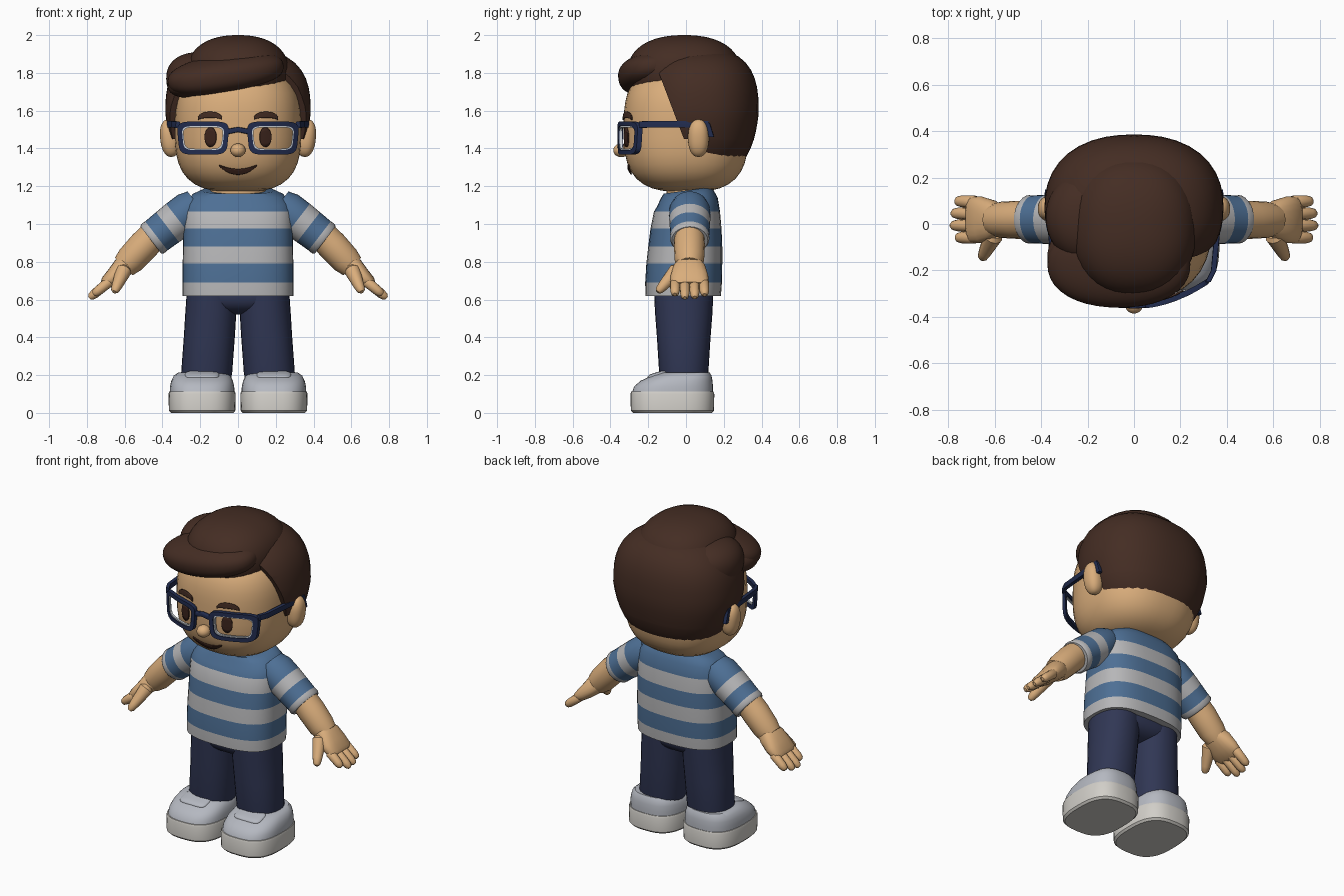
import bpy, bmesh
from math import sin, cos, pi, radians, copysign
from mathutils import Vector, Euler

old = bpy.data.objects.get("Cube")
if old:
    bpy.data.objects.remove(old)


def material(name, r, g, b):
    m = bpy.data.materials.new(name)
    m.use_nodes = True
    m.diffuse_color = (r, g, b, 1)
    m.node_tree.nodes["Principled BSDF"].inputs["Base Color"].default_value = (r, g, b, 1)
    return m


SKIN = material("skin", .70, .42, .20)
HAIR = material("dark brown hair", .058, .026, .017)
BLUE = material("shirt blue", .075, .16, .30)
GREY = material("shirt grey", .47, .47, .48)
DENIM = material("navy trousers", .03, .038, .09)
UPPER = material("shoe grey", .46, .48, .53)
SOLE = material("sole off white", .64, .62, .58)
FRAME = material("navy frame", .016, .026, .08)
RIM = material("pale rim", .62, .66, .70)
FEATURE = material("feature brown", .045, .018, .012)
made = []
SIDES = (("left", 1), ("right", -1))


def finish(name, bm, *mats):
    bmesh.ops.recalc_face_normals(bm, faces=bm.faces)
    me = bpy.data.meshes.new(name)
    bm.to_mesh(me)
    bm.free()
    for m in mats:
        me.materials.append(m)
    ob = bpy.data.objects.new(name, me)
    bpy.context.collection.objects.link(ob)
    made.append(ob)
    return ob


def spow(v, e):
    return copysign(abs(v) ** e, v)


def add_blob(bm, c, r, p=2, q=2, rot=(0, 0, 0), taper=0, cuts=()):
    """Rounded-box ellipsoid, optionally trimmed by planes."""
    part = bmesh.new()
    bmesh.ops.create_uvsphere(part, u_segments=40, v_segments=24, radius=1)
    turn = Euler([radians(a) for a in rot]).to_matrix()
    for v in part.verts:
        x, y, z = v.co.normalized()
        k = ((abs(x) ** p + abs(y) ** p) ** (q / p) + abs(z) ** q) ** (-1 / q)
        t = k * (1 + taper * min(z * k, 0))
        v.co = turn @ Vector((x * t * r[0], y * t * r[1], z * k * r[2])) + Vector(c)
    for co, no in cuts:
        geom = part.verts[:] + part.edges[:] + part.faces[:]
        bmesh.ops.bisect_plane(part, geom=geom, plane_co=co, plane_no=no, clear_inner=True)
        bmesh.ops.holes_fill(part, edges=[e for e in part.edges if e.is_boundary])
    tmp = bpy.data.meshes.new("tmp")
    part.to_mesh(tmp)
    part.free()
    bm.from_mesh(tmp)
    bpy.data.meshes.remove(tmp)


def blob(name, c, r, mat, **kw):
    bm = bmesh.new()
    add_blob(bm, c, r, **kw)
    return finish(name, bm, mat)


def loft(name, secs, mats, axis=(0, 0, 1), p=2, n=28, bands=None):
    """Rings (centre, ru, rv[, own axis]) joined into a closed skin."""
    bm = bmesh.new()
    rings = []
    for c, ru, rv, *own in secs:
        d = Vector(own[0] if own else axis).normalized()
        up = Vector((0, 0, 1)) if abs(d.y) > .9 else Vector((0, 1, 0))
        u = up.cross(d).normalized()
        w = d.cross(u)
        rings.append([bm.verts.new(Vector(c) + u * ru * spow(cos(a), 2 / p) + w * rv * spow(sin(a), 2 / p))
                      for a in (2 * pi * i / n for i in range(n))])
    for k, (a, b) in enumerate(zip(rings, rings[1:])):
        for i in range(n):
            f = bm.faces.new((a[i], a[(i + 1) % n], b[(i + 1) % n], b[i]))
            f.material_index = bands[k] if bands else 0
    bm.faces.new(rings[0]).material_index = bands[0] if bands else 0
    bm.faces.new(rings[-1]).material_index = bands[-1] if bands else 0
    return finish(name, bm, *mats)


def limb(name, a, b, r0, r1, mat):
    """Tapered rounded finger-like rod."""
    a, b = Vector(a), Vector(b)
    d = b - a
    steps = ((0, r0 * .7), (.1, r0), (.75, r1), (.92, r1 * .8), (1, r1 * .4))
    return loft(name, [(a + d * t, r, r) for t, r in steps], [mat], axis=d, n=12)


# Head, neck, ears and nose
HR, HZ, HP, HQ = (.335, .33, .335), 1.505, 2.4, 3
blob("head", (0, 0, HZ), HR, SKIN, p=HP, q=HQ)
loft("neck", [((0, .01, 1.08), .15, .115), ((0, .01, 1.28), .14, .11)], [SKIN])
blob("nose", (0, -.343, 1.39), (.04, .042, .036), SKIN)
for side, s in SIDES:
    blob(side + "_ear", (s * .36, .066, 1.455), (.052, .055, .1), SKIN, p=2.3, q=2.3, rot=(0, s * 6, 0))


# Painted face: thin plates lying on the head
def face_y(x, z):
    t = (1 - abs((z - HZ) / HR[2]) ** HQ) ** (HP / HQ) - abs(x / HR[0]) ** HP
    return -HR[1] * max(t, 0) ** (1 / HP)


def plate(name, cx, half, low, high, mat, cols=16, rows=5):
    bm = bmesh.new()
    grid = []
    for i in range(cols + 1):
        t = -.995 * cos(pi * i / cols)
        x, lo, hi = cx + half * t, low(t), high(t)
        zs = [lo + (hi - lo) * j / rows for j in range(rows + 1)]
        grid.append([bm.verts.new((x, face_y(x, z) - .007, z)) for z in zs])
    for a, b in zip(grid, grid[1:]):
        for j in range(rows):
            bm.faces.new((a[j], b[j], b[j + 1], a[j + 1]))
    ob = finish(name, bm, mat)
    mod = ob.modifiers.new("thickness", "SOLIDIFY")
    mod.thickness, mod.offset = .008, 0


def arc(t):
    return max(1 - t * t, 0) ** .5


for side, s in SIDES:
    plate(side + "_eye", s * .145, .031, lambda t: 1.46 - .052 * arc(t), lambda t: 1.46 + .052 * arc(t), FEATURE)
    plate(side + "_eyebrow", s * .147, .063, lambda t: 1.55 + .012 * arc(t), lambda t: 1.56 + .035 * arc(t), HAIR)
plate("mouth", 0, .1, lambda t: 1.262 + .045 * t * t, lambda t: 1.29 + .023 * t * t, FEATURE)


# Glasses
def wrap_y(x):
    return -.352 + 1.05 * x * x


def rim(name, cx, outer, inner, depth, mat, n=48):
    bm = bmesh.new()
    loops = []
    for (a, b), dy in ((outer, -depth), (outer, depth), (inner, depth), (inner, -depth)):
        ring = []
        for i in range(n):
            ang = 2 * pi * i / n
            z = spow(sin(ang), .4)
            x = cx + a * spow(cos(ang), .4) * (1 + .06 * z)
            ring.append(bm.verts.new((x, wrap_y(x) + dy, 1.455 + b * z)))
        loops.append(ring)
    for k in range(4):
        a, b = loops[k], loops[(k + 1) % 4]
        for i in range(n):
            j = (i + 1) % n
            bm.faces.new((a[i], a[j], b[j], b[i]))
    finish(name, bm, mat)


for side, s in SIDES:
    rim(side + "_glasses_frame", s * .185, (.133, .088), (.108, .064), .013, FRAME)
    rim(side + "_lens_edge", s * .185, (.109, .065), (.101, .057), .007, RIM)
    loft(side + "_temple", [((s * .318, -.25, 1.525), .012, .018), ((s * .343, -.2, 1.528), .012, .018),
                            ((s * .372, .12, 1.528), .012, .018)], [FRAME], axis=(0, 1, 0), p=6, n=8)
    loft(side + "_temple_tip", [((s * .372, .112, 1.535), .012, .014), ((s * .372, .135, 1.46), .012, .014)],
         [FRAME], p=6, n=8)
loft("glasses_bridge", [((x, wrap_y(x), 1.5 - x * x * 3), .014, .012) for x in (-.065, 0, .065)],
     [FRAME], axis=(1, 0, 0), p=5, n=16)

# Hair: trimmed back shell with sideburns, then crown and swept fringe
shell = dict(c=(0, .07, 1.585), r=(.385, .315, .345), p=2.3, q=2.8, taper=.14)
bm = bmesh.new()
add_blob(bm, **shell, cuts=[((0, 0, 1.45), (0, 0, 1)), ((0, -.03, 1.5), (0, .29, .11))])
add_blob(bm, **shell, cuts=[((0, 0, 1.45), (0, 0, -1)), ((0, .1, 1.45), (0, 1, .1))])
finish("hair_back", bm, HAIR)
blob("hair_crown", (0, -.01, 1.8), (.27, .3, .2), HAIR, p=2.3, q=2.3)
blob("hair_fringe", (-.065, -.175, 1.795), (.31, .185, .1), HAIR, p=2.2, q=2.4, rot=(8, -9, 0))
blob("hair_fringe_tip", (-.2, -.14, 1.755), (.175, .165, .08), HAIR, q=2.3, rot=(0, -10, 12))
blob("hair_side_lump", (-.2, .03, 1.77), (.18, .2, .14), HAIR, q=2.3)

# Striped shirt
body = ((.62, .293, -.215, .185), (.69, .294, -.216, .19), (.79, .293, -.21, .192), (.88, .291, -.2, .192),
        (.975, .29, -.188, .188), (1.065, .288, -.17, .18), (1.115, .275, -.155, .17),
        (1.155, .24, -.135, .15), (1.178, .19, -.12, .135), (1.175, .14, -.1, .115))
loft("shirt_body", [((0, (a + b) / 2, z), rx, (b - a) / 2, (0, -.14 if z > 1.1 else 0, 1)) for z, rx, a, b in body],
     [BLUE, GREY], p=2.7, n=40, bands=[1, 0, 1, 0, 1, 0, 0, 0, 0])
for side, s in SIDES:
    d = Vector((s * .79, 0, -.61))
    start = Vector((s * .215, .02, 1.105))
    cuff = ((0, .085), (.05, .102), (.13, .103), (.2, .1), (.275, .097), (.3, .098), (.312, .09))
    loft(side + "_sleeve", [(start + d * t, r, r * 1.06) for t, r in cuff], [BLUE, GREY], axis=d,
         bands=[0, 0, 1, 0, 1, 1])

    # Arm and hand
    arm = ((.42, .965, .078), (.5, .885, .082), (.57, .81, .078), (.605, .775, .066))
    loft(side + "_forearm", [((s * x, .018, z), r, r) for x, z, r in arm], [SKIN], axis=(s * .7, 0, -.7), n=20)
    palm = ((.575, .8, .05, .06), (.61, .77, .056, .085), (.655, .725, .046, .1), (.695, .69, .036, .1),
            (.71, .677, .022, .085))
    loft(side + "_palm", [((s * x, .018, z), a, b) for x, z, a, b in palm], [SKIN], axis=(s * .7, 0, -.7),
         p=2.5, n=20)
    for i, (name, reach) in enumerate((("index", .8), ("middle", 1), ("ring", .97), ("little", .82))):
        y = -.056 + .05 * i
        limb(f"{side}_{name}_finger", (s * .675, y, .7), (s * (.675 + .112 * reach), y * 1.05, .7 - .092 * reach),
             .028, .025, SKIN)
    limb(side + "_thumb", (s * .6, -.04, .765), (s * .655, -.15, .64), .042, .028, SKIN)

    # Trousers
    leg = ((.185, .166, .13, .125), (.21, .166, .135, .13), (.4, .152, .135, .142), (.53, .144, .135, .152),
           (.66, .138, .132, .158))
    loft(side + "_trouser_leg", [((s * x, -.012, z), a, b) for z, x, a, b in leg], [DENIM], p=2.2)

    # Shoe
    sole = ((0, .165, .208), (.012, .176, .22), (.1, .178, .222), (.112, .174, .218))
    loft(side + "_shoe_sole", [((s * .19, -.072, z), a, b) for z, a, b in sole], [SOLE], p=2.8, n=40)
    upper = ((.11, .171, -.285, .143), (.14, .17, -.275, .143), (.17, .163, -.24, .14), (.197, .15, -.185, .135),
             (.215, .125, -.13, .125))
    loft(side + "_shoe_upper", [((s * .19, (a + b) / 2, z), r, (b - a) / 2) for z, r, a, b in upper],
         [UPPER], p=2.7, n=40)
    blob(side + "_shoe_tongue", (s * .19, -.15, .198), (.09, .055, .018), UPPER, p=4, q=3, rot=(16, 0, 0))
blob("trouser_hips", (0, -.012, .63), (.255, .155, .11), DENIM, p=2.6, q=2.6)

# Smooth shading with crisp edges kept
bpy.ops.object.select_all(action="DESELECT")
for ob in made:
    ob.select_set(True)
bpy.context.view_layer.objects.active = made[0]
bpy.ops.object.shade_smooth_by_angle(angle=radians(40))
